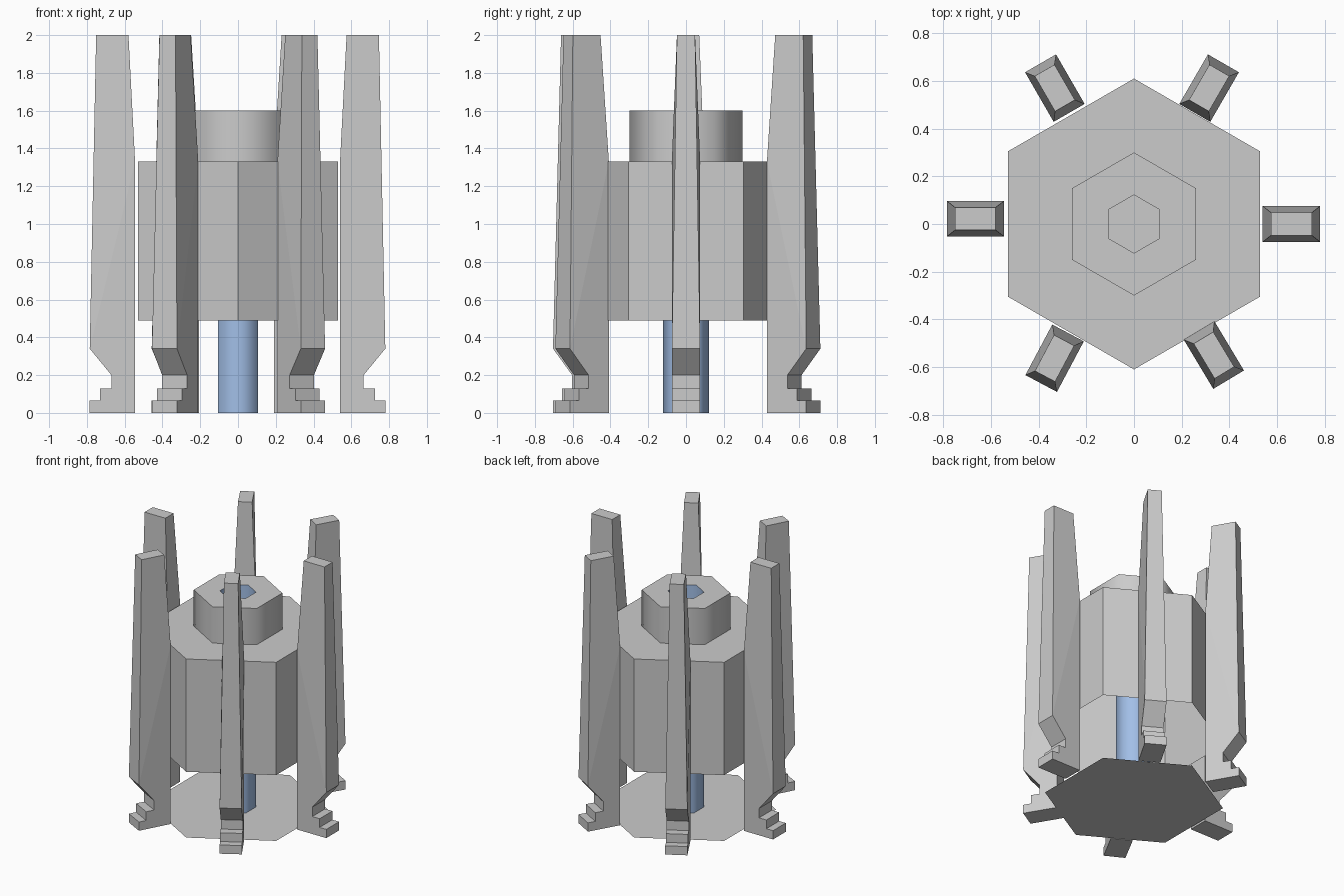
import bpy, bmesh
from math import cos, sin, pi, radians

if "Cube" in bpy.data.objects:
    bpy.data.objects.remove(bpy.data.objects["Cube"])


def finish(name, bm):
    mesh = bpy.data.meshes.new(name)
    bm.to_mesh(mesh)
    bm.free()
    obj = bpy.data.objects.new(name, mesh)
    bpy.context.collection.objects.link(obj)
    return obj


def hex_shell(name, rings, smooth_walls=False):
    """Open hexagonal shell lofted through (radius, z) rings."""
    bm = bmesh.new()
    loops = [[bm.verts.new((r * cos(pi / 6 + i * pi / 3),
                            r * sin(pi / 6 + i * pi / 3), z)) for i in range(6)]
             for r, z in rings]
    for (a, b), (ra, rb) in zip(zip(loops, loops[1:]), zip(rings, rings[1:])):
        for i in range(6):
            j = (i + 1) % 6
            face = bm.faces.new((a[i], a[j], b[j], b[i]))
            face.smooth = smooth_walls and ra[0] == rb[0]
    return finish(name, bm)


# Housing, open underneath, and the collar on top of it
hex_shell("housing", [(0.61, 0.49), (0.61, 1.33), (0.30, 1.33)])
hex_shell("collar", [(0.30, 1.33), (0.30, 1.60), (0.122, 1.60)], True)

# Hollow blue core tube running from the base to the collar
core = hex_shell("core_tube", [(0.122, 0), (0.122, 1.60)], True)
blue = bpy.data.materials.new("blue")
blue.diffuse_color = (0.36, 0.52, 0.80, 1)
blue.use_nodes = True
blue.node_tree.nodes["Principled BSDF"].inputs["Base Color"].default_value = blue.diffuse_color
core.data.materials.append(blue)

# Flat base plate
bm = bmesh.new()
bm.faces.new([bm.verts.new((0.61 * cos(pi / 6 - i * pi / 3),
                            0.61 * sin(pi / 6 - i * pi / 3), 0)) for i in range(6)])
finish("base_plate", bm)

# Leg outline: (radial offset from leg centre, height, half width)
W, T = 0.075, 0.048
OUTLINE = [(-0.12, 0, W), (0.12, 0, W), (0.12, 0.065, W), (0.065, 0.065, W),
           (0.065, 0.13, W), (0.005, 0.13, W), (0.005, 0.20, W), (0.12, 0.34, W),
           (0.086, 2.0, T), (-0.085, 2.0, T), (-0.12, 1.33, W)]


def leg(name, cx, cy, angle):
    c, s = cos(radians(angle)), sin(radians(angle))
    bm = bmesh.new()
    sides = [[bm.verts.new((cx + u * c - k * w * s, cy + u * s + k * w * c, z))
              for u, z, w in OUTLINE] for k in (-1, 1)]
    for v in sides:
        bm.faces.new(v[:8] + v[10:])
        bm.faces.new(v[7:])
    n = len(OUTLINE)
    for i in range(n):
        j = (i + 1) % n
        bm.faces.new((sides[0][i], sides[0][j], sides[1][j], sides[1][i]))
    bmesh.ops.recalc_face_normals(bm, faces=bm.faces)
    return finish(name, bm)


# Six tapered legs with stepped feet
for name, x, y, a in [("leg_right", 0.66, 0.0, 0), ("leg_back_right", 0.315, 0.57, 60),
                      ("leg_back_left", -0.332, 0.57, 120), ("leg_left", -0.665, 0.022, 180),
                      ("leg_front_left", -0.333, -0.563, 242),
                      ("leg_front_right", 0.335, -0.55, 301)]:
    leg(name, x, y, a)
